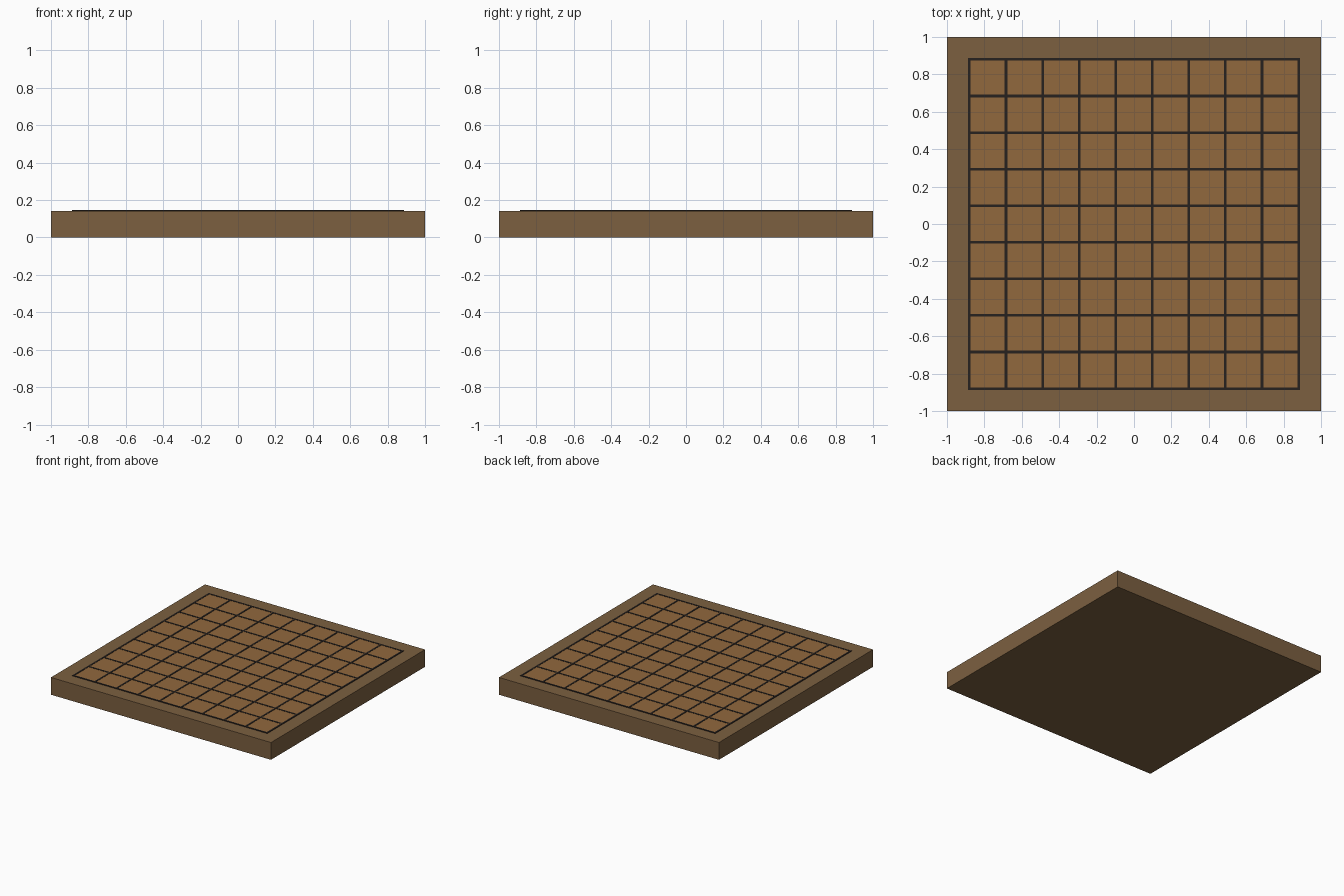
import bpy

if "Cube" in bpy.data.objects:
    bpy.data.objects.remove(bpy.data.objects["Cube"])


def material(name, rgb):
    # sRGB 0-255 to linear
    m = bpy.data.materials.new(name)
    m.diffuse_color = [((c / 255 + 0.055) / 1.055) ** 2.4 for c in rgb] + [1]
    m.use_nodes = True
    m.node_tree.nodes["Principled BSDF"].inputs["Base Color"].default_value = m.diffuse_color
    return m


def box(name, center, size, mat):
    bpy.ops.mesh.primitive_cube_add(size=1, location=center)
    ob = bpy.context.object
    ob.name = name
    ob.scale = size
    bpy.ops.object.transform_apply(location=False, rotation=False, scale=True)
    ob.data.materials.append(mat)
    return ob


frame_wood = material("frame_wood", (124, 96, 64))
panel_wood = material("panel_wood", (145, 104, 61))
dark_ink = material("dark_ink", (38, 33, 30))

CELLS = 9
HALF = 0.88          # centre of the outermost grid line
LINE = 0.014         # line width
BASE_TOP, PANEL_TOP, LINE_TOP = 0.142, 0.144, 0.146

# Thick board and thin playing surface
box("board_base", (0, 0, BASE_TOP / 2), (2, 2, BASE_TOP), frame_wood)
box("playing_surface", (0, 0, (BASE_TOP + PANEL_TOP) / 2),
    (2 * HALF, 2 * HALF, PANEL_TOP - BASE_TOP), panel_wood)

# Grid lines in both directions
length = 2 * HALF + LINE
z = (BASE_TOP + LINE_TOP) / 2
height = LINE_TOP - BASE_TOP
for i in range(CELLS + 1):
    p = -HALF + 2 * HALF * i / CELLS
    box(f"grid_column_line_{i}", (p, 0, z), (LINE, length, height), dark_ink)
    box(f"grid_row_line_{i}", (0, p, z), (length, LINE, height), dark_ink)
